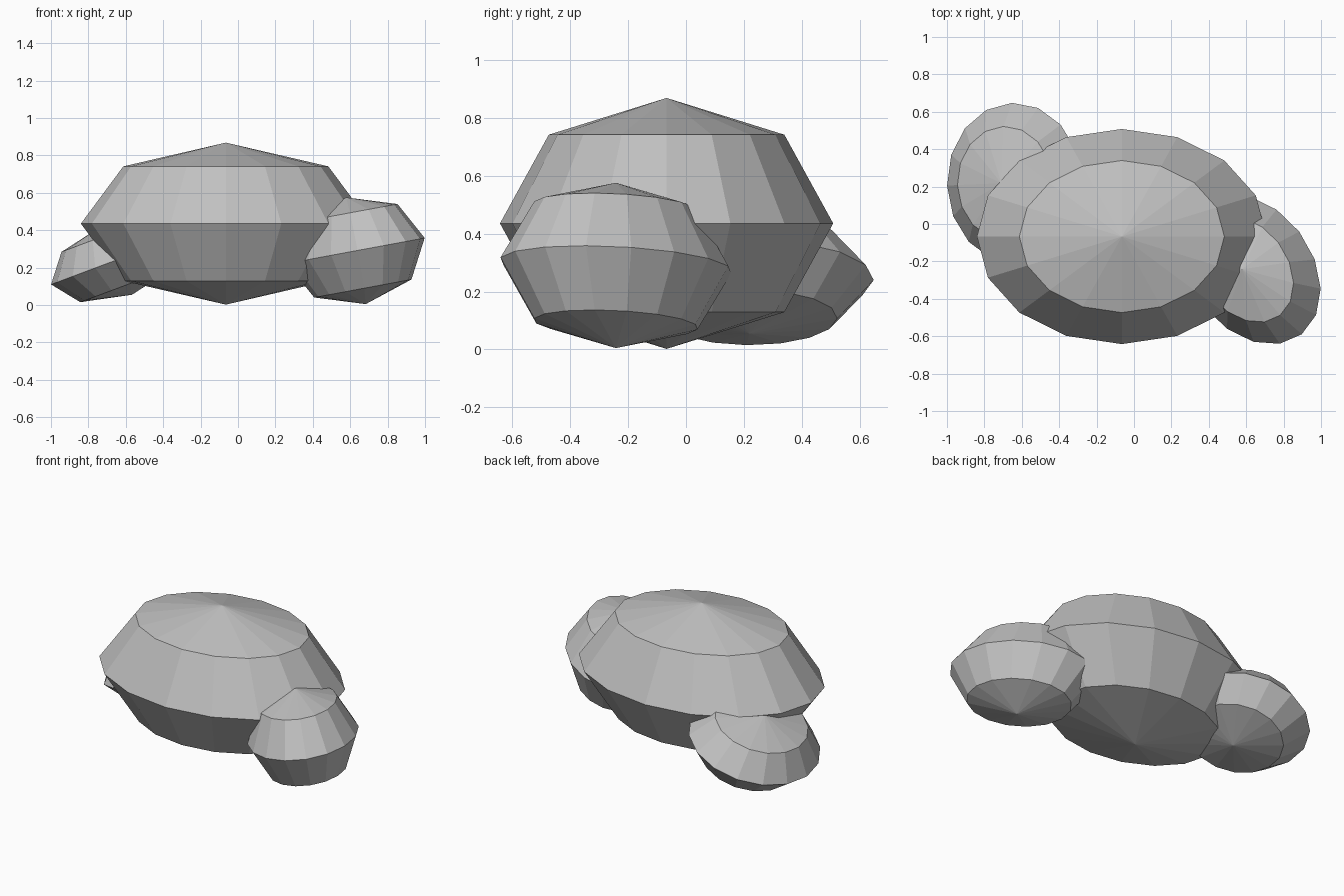
import bpy
import bmesh
from math import radians
from mathutils import Matrix, Vector

if "Cube" in bpy.data.objects:
    bpy.data.objects.remove(bpy.data.objects["Cube"], do_unlink=True)

# One plain stone grey for every rock
stone = bpy.data.materials.new("stone_grey")
stone.use_nodes = True
colour = (0.53, 0.53, 0.53, 1.0)
stone.diffuse_color = colour
stone.node_tree.nodes["Principled BSDF"].inputs["Base Color"].default_value = colour


def rock(name, centre, radii, spin=0.0, tilt=0.0):
    """Flat-faced squashed ball, spun about its own axis and then tipped sideways."""
    placement = (Matrix.Translation(Vector(centre))
                 @ Matrix.Rotation(radians(tilt), 4, 'Y')
                 @ Matrix.Rotation(radians(spin), 4, 'Z')
                 @ Matrix.Diagonal((*radii, 1.0)))
    bm = bmesh.new()
    bmesh.ops.create_uvsphere(bm, u_segments=16, v_segments=4, radius=1.0)
    bm.transform(placement)
    for face in bm.faces:
        face.smooth = False
    mesh = bpy.data.meshes.new(name)
    bm.to_mesh(mesh)
    bm.free()
    mesh.materials.append(stone)
    obj = bpy.data.objects.new(name, mesh)
    bpy.context.collection.objects.link(obj)
    return obj


# Large boulder in the middle
rock("large_boulder", (-0.065, -0.067, 0.435), (0.775, 0.575, 0.433))

# Smaller rock at the front left, leaning inwards
rock("front_left_rock", (0.63, -0.242, 0.29), (0.441, 0.327, 0.29), spin=-52, tilt=-10.5)

# Low rock at the back right, leaning outwards
rock("back_right_rock", (-0.638, 0.218, 0.245), (0.386, 0.43, 0.203), spin=2, tilt=-20.5)
